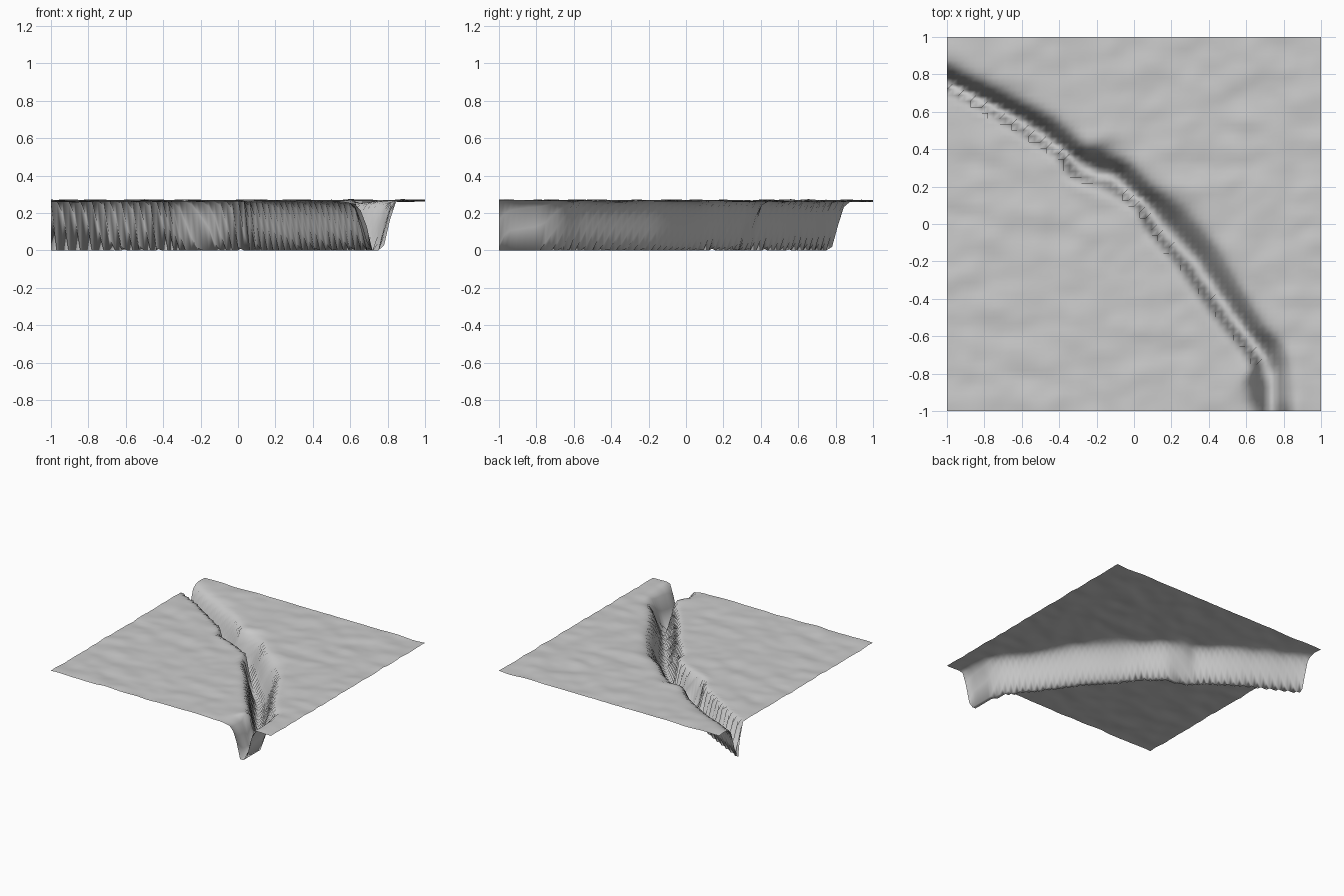
import bpy, bmesh, math
from mathutils import Vector, noise

cube = bpy.data.objects.get("Cube")
if cube:
    bpy.data.objects.remove(cube)

CELLS = 64
GROUND = 0.266

# Rims and floor of the ravine, as (x, y) points from back left to front right
FAR_RIM = [(-1, .86), (-.7, .73), (-.4, .57), (-.25, .42), (-.13, .42), (0, .33), (.1, .22),
           (.3, .1), (.45, -.1), (.6, -.36), (.7, -.53), (.8, -.62), (.83, -.75), (.84, -1)]
NEAR_RIM = [(-1, .71), (-.8, .61), (-.6, .48), (-.4, .36), (-.35, .25), (-.1, .15), (.02, .09),
            (.07, -.04), (.2, -.19), (.4, -.47), (.6, -.71), (.64, -.78), (.6, -.87), (.6, -1)]
FLOOR = [(-1, .74), (-.6, .53), (-.36, .36), (-.25, .27), (-.12, .25), (.06, .08), (.13, -.02),
         (.3, -.19), (.5, -.47), (.66, -.68), (.73, -.8), (.735, -1)]


def diagonal(points):
    """Turn points into distance along and across the ravine."""
    return [(x - y, x + y) for x, y in points]


def across(line, u):
    """Position of a line across the ravine at distance u along it."""
    if u <= line[0][0]:
        return line[0][1]
    for (u0, v0), (u1, v1) in zip(line, line[1:]):
        if u <= u1:
            return v0 + (v1 - v0) * (u - u0) / (u1 - u0)
    return line[-1][1]


far_rim, near_rim, floor = map(diagonal, (FAR_RIM, NEAR_RIM, FLOOR))


def height(x, y):
    u, v = x - y, x + y
    # gently rolling ground
    ground = GROUND + 0.010 * noise.noise(Vector((x * 5, y * 8, 1)))
    ground += 0.004 * noise.noise(Vector((x * 11, y * 14, 4)))
    low = across(floor, u)
    rim = across(far_rim, u) if v > low else across(near_rim, u)
    s = (v - rim) / (low - rim)
    # soft roll-over beside the rim, then a steep straight wall
    if s <= 0:
        return ground - 0.012 * max(0, 1 + s * 2) ** 2
    wall = min(1, s * 1.3)
    wall = wall * wall * (1.6 - 0.6 * wall)
    return max(0, (ground - 0.012) * (1 - wall))


# Terrain sheet
bm = bmesh.new()
bmesh.ops.create_grid(bm, x_segments=CELLS, y_segments=CELLS, size=1)
for vert in bm.verts:
    vert.co.z = height(vert.co.x, vert.co.y)
for face in bm.faces:
    face.smooth = True
mesh = bpy.data.meshes.new("ravine_terrain")
bm.to_mesh(mesh)
bm.free()
terrain = bpy.data.objects.new("ravine_terrain", mesh)
bpy.context.collection.objects.link(terrain)

# Single stone colour
stone = bpy.data.materials.new("pale_grey_stone")
stone.use_nodes = True
colour = (0.6, 0.6, 0.6, 1)
stone.diffuse_color = colour
stone.node_tree.nodes["Principled BSDF"].inputs["Base Color"].default_value = colour
mesh.materials.append(stone)
